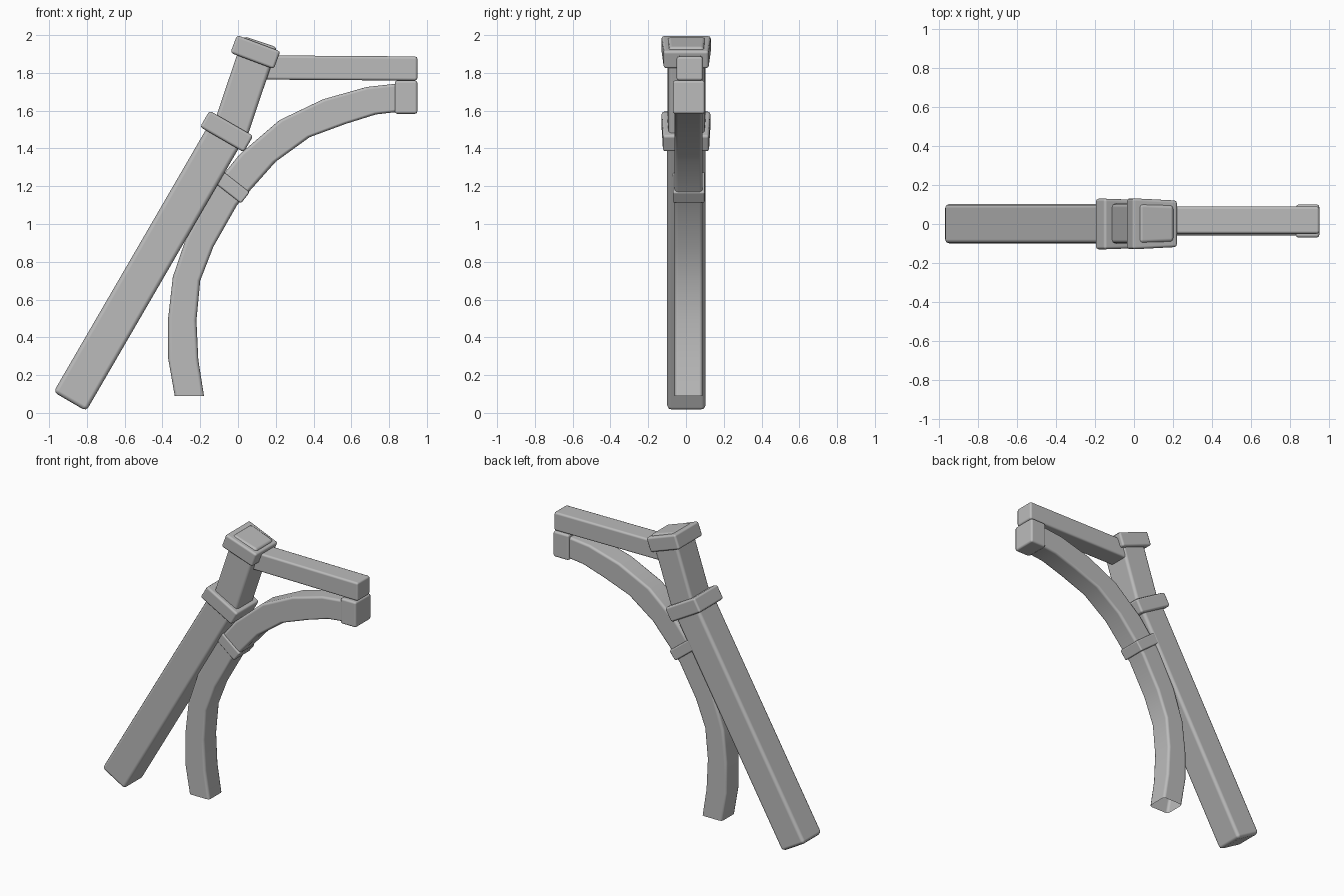
import bpy, bmesh, math
from mathutils import Vector

cube = bpy.data.objects.get("Cube")
if cube:
    bpy.data.objects.remove(cube, do_unlink=True)

grey = bpy.data.materials.new("plain_grey")
grey.use_nodes = True
grey.diffuse_color = (0.5, 0.5, 0.5, 1)
grey.node_tree.nodes["Principled BSDF"].inputs["Base Color"].default_value = (0.5, 0.5, 0.5, 1)


def finish(name, bm, bevel):
    """Turn a bmesh into an object with softened edges."""
    bmesh.ops.recalc_face_normals(bm, faces=bm.faces)
    mesh = bpy.data.meshes.new(name)
    bm.to_mesh(mesh)
    bm.free()
    mesh.materials.append(grey)
    mesh.shade_smooth()
    obj = bpy.data.objects.new(name, mesh)
    bpy.context.collection.objects.link(obj)
    mod = obj.modifiers.new("soft_edges", "BEVEL")
    mod.width, mod.segments = bevel, 2
    mod.limit_method, mod.angle_limit = "ANGLE", math.radians(35)
    mod.harden_normals = True
    return obj


def timber(name, start, end, width, y0, y1, bevel=0.02, taper=0.0):
    """Box between two (x, z) points; taper narrows the depth on its right side."""
    a, b = Vector(start), Vector(end)
    axis = (b - a).normalized()
    side = Vector((axis.y, -axis.x)) * width / 2
    bm = bmesh.new()
    rings = []
    for p in (a, b):
        corners = []
        for s, y in ((-1, y0), (1, y0 + taper), (1, y1 - taper), (-1, y1)):
            q = p + side * s
            corners.append(bm.verts.new((q.x, y, q.y)))
        rings.append(corners)
    for i in range(4):
        j = (i + 1) % 4
        bm.faces.new((rings[0][i], rings[0][j], rings[1][j], rings[1][i]))
    for ring in rings:
        bm.faces.new(ring)
    return finish(name, bm, bevel)


def collar(name, centre, tilt, width, height, y0, y1, bevel=0.012, taper=0.0):
    """Band wrapped around a leaning timber, tilted in degrees from upright."""
    t = math.radians(tilt)
    half = Vector((math.sin(t), math.cos(t))) * height / 2
    c = Vector(centre)
    return timber(name, c - half, c + half, width, y0, y1, bevel, taper)


# Leaning post in two slightly bent lengths
timber("lower_post", (-0.89, 0.06), (-0.054, 1.5), 0.2, -0.1, 0.103, 0.022)
timber("upper_post", (-0.045, 1.48), (0.118, 1.965), 0.19, -0.1, 0.105, 0.02, 0.008)

# Bands on the post
collar("middle_collar", (-0.06, 1.49), 30, 0.267, 0.1, -0.13, 0.13, 0.014, 0.008)
collar("top_collar", (0.092, 1.91), 20.5, 0.245, 0.1, -0.13, 0.132, 0.014, 0.012)

# Horizontal arm and the block beneath its tip
timber("arm", (0.08, 1.829), (0.95, 1.823), 0.128, -0.05, 0.09, 0.014)
timber("arm_end_block", (0.89, 1.583), (0.89, 1.76), 0.12, -0.07, 0.1, 0.014)

# Curved brace, an open-ended tube swept between its outer and inner edges
outer = [(-.335, .09), (-.37, .29), (-.37, .5), (-.345, .72), (-.27, .94), (-.145, 1.18),
         (.01, 1.37), (.22, 1.55), (.45, 1.66), (.68, 1.725), (.86, 1.745)]
inner = [(-.18, .09), (-.21, .28), (-.22, .49), (-.2, .7), (-.13, .88), (-.005, 1.1),
         (.2, 1.33), (.38, 1.46), (.57, 1.53), (.73, 1.58), (.86, 1.595)]
bm = bmesh.new()
previous = None
for (ox, oz), (ix, iz) in zip(outer, inner):
    ring = [bm.verts.new(p) for p in ((ox, -0.06, oz), (ix, -0.06, iz),
                                      (ix, 0.088, iz), (ox, 0.088, oz))]
    if previous:
        for i in range(4):
            j = (i + 1) % 4
            bm.faces.new((previous[i], previous[j], ring[j], ring[i]))
    previous = ring
finish("curved_brace", bm, 0.018)

# Band around the brace
collar("brace_collar", (-0.04, 1.2), 38, 0.2, 0.075, -0.07, 0.1, 0.01)
